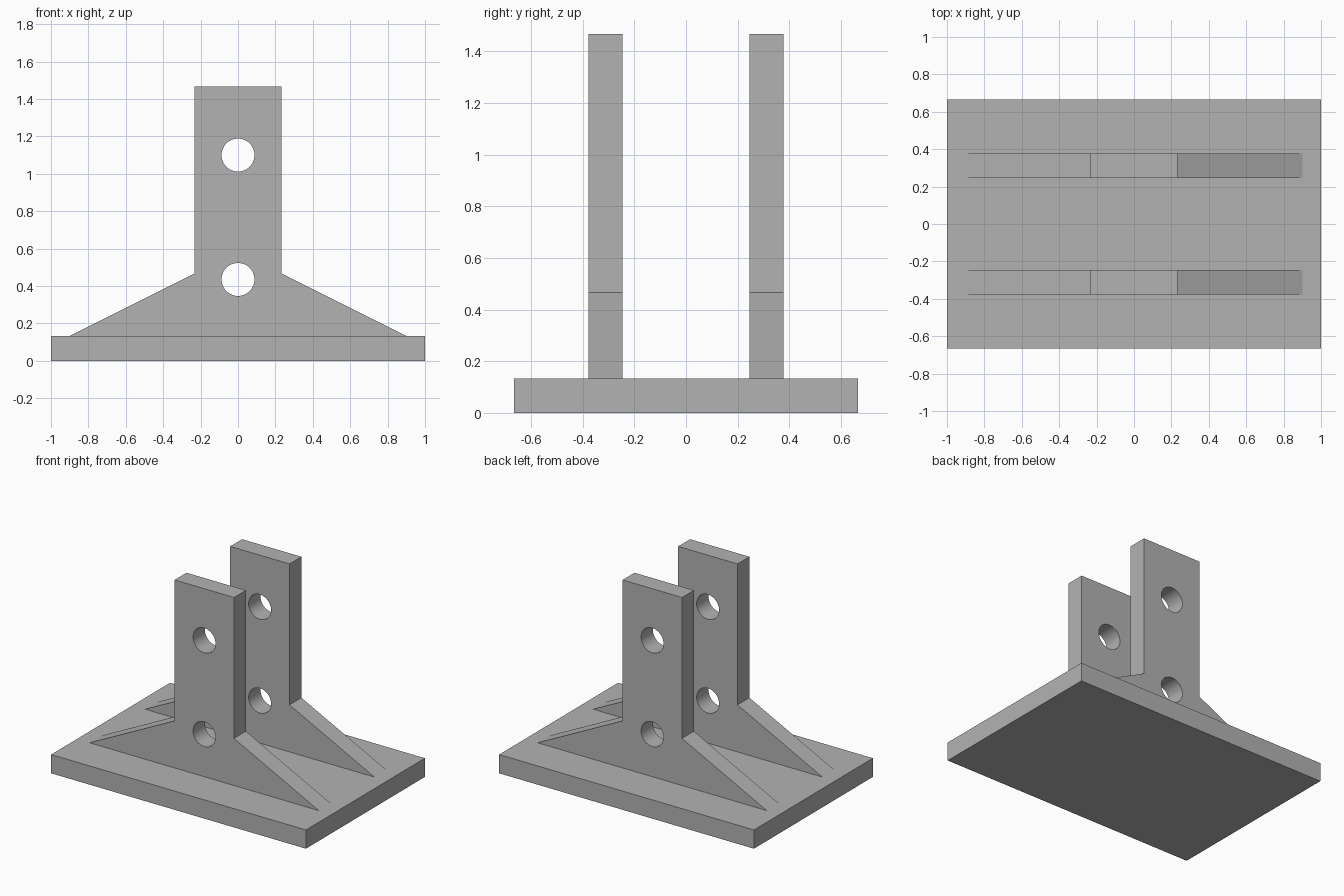
import bpy
import bmesh
from math import cos, sin, pi, radians

cube = bpy.data.objects.get("Cube")
if cube:
    bpy.data.objects.remove(cube, do_unlink=True)

BASE_TOP = 0.133
PLATE_Y = 0.3115
PLATE_THICK = 0.133
HOLE_RADIUS = 0.088
HOLE_HEIGHTS = (0.435, 1.10)

grey = bpy.data.materials.new("plain grey")
grey.use_nodes = True
colour = (0.45, 0.45, 0.45, 1)
grey.diffuse_color = colour
grey.node_tree.nodes["Principled BSDF"].inputs["Base Color"].default_value = colour


def make_base():
    bpy.ops.mesh.primitive_cube_add(size=1, location=(0, 0, BASE_TOP / 2))
    base = bpy.context.object
    base.name = "base_plate"
    base.scale = (2, 1.333, BASE_TOP)
    bpy.ops.object.transform_apply(location=False, rotation=False, scale=True)
    base.data.materials.append(grey)


def add_outline(curve, points):
    spline = curve.splines.new('POLY')
    spline.points.add(len(points) - 1)
    for point, (x, z) in zip(spline.points, points):
        point.co = (x, z, 0, 1)
    spline.use_cyclic_u = True


def make_upright(name, y):
    # Flared outline with two round holes, extruded to the plate thickness
    curve = bpy.data.curves.new(name, 'CURVE')
    curve.dimensions = '2D'
    curve.fill_mode = 'BOTH'
    curve.extrude = PLATE_THICK / 2
    half = [(0.9, BASE_TOP), (0.233, 0.467), (0.233, 1.467)]
    add_outline(curve, half + [(-x, z) for x, z in reversed(half)])
    for height in HOLE_HEIGHTS:
        angles = [2 * pi * i / 48 for i in range(48)]
        add_outline(curve, [(HOLE_RADIUS * cos(a), height + HOLE_RADIUS * sin(a))
                            for a in angles])
    plate = bpy.data.objects.new(name, curve)
    bpy.context.collection.objects.link(plate)
    plate.location.y = y
    plate.rotation_euler.x = pi / 2

    bpy.ops.object.select_all(action='DESELECT')
    plate.select_set(True)
    bpy.context.view_layer.objects.active = plate
    bpy.ops.object.convert(target='MESH')
    plate = bpy.context.object
    plate.name = name

    # Weld the caps to the walls and tidy the flat faces
    bm = bmesh.new()
    bm.from_mesh(plate.data)
    bmesh.ops.remove_doubles(bm, verts=bm.verts, dist=0.0005)
    bmesh.ops.recalc_face_normals(bm, faces=bm.faces)
    bm.to_mesh(plate.data)
    bm.free()
    plate.data.materials.clear()
    plate.data.materials.append(grey)
    bpy.ops.object.shade_smooth_by_angle(angle=radians(20))


make_base()
make_upright("front_upright", -PLATE_Y)
make_upright("back_upright", PLATE_Y)
